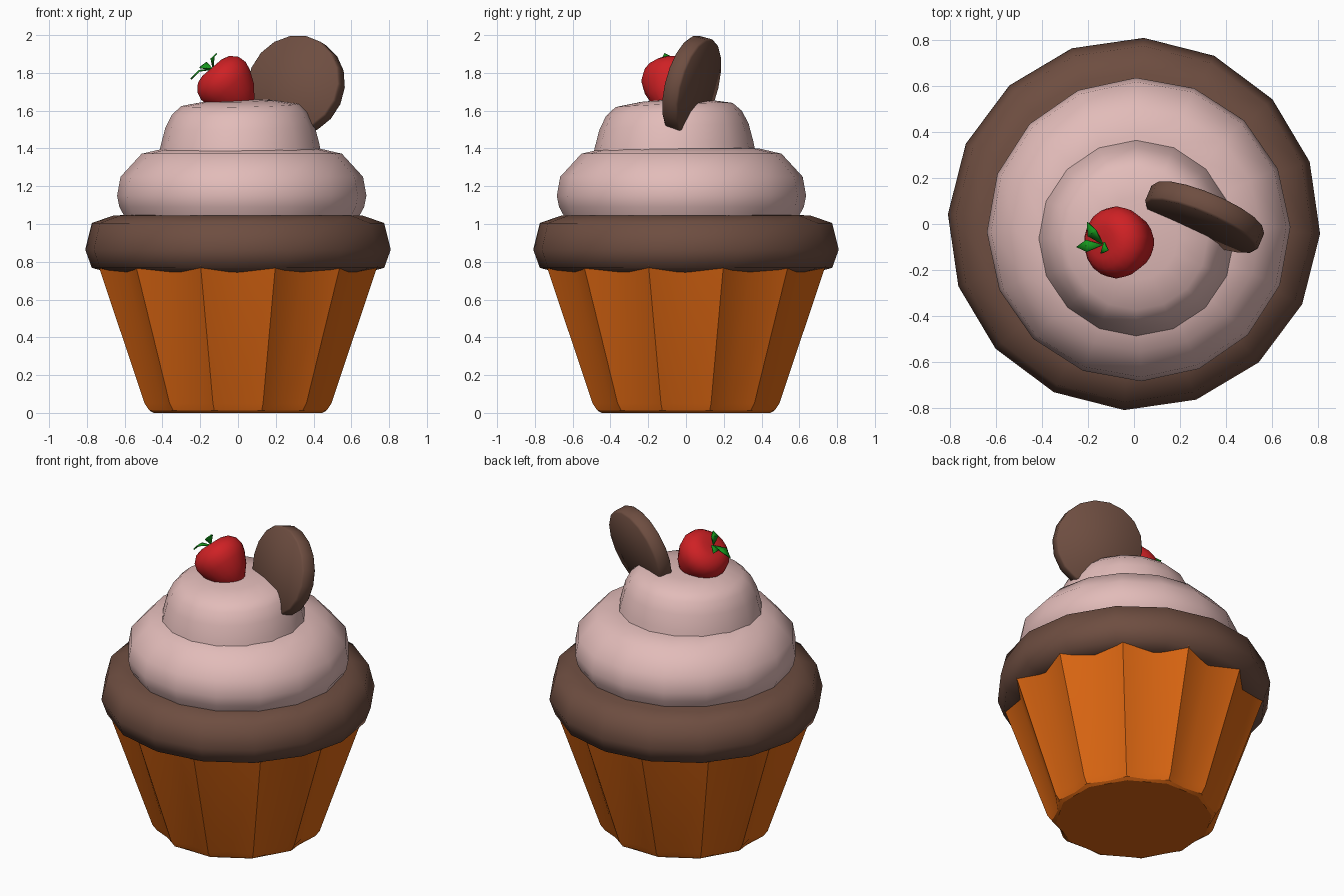
import bpy, bmesh, math
from mathutils import Vector, Matrix

if "Cube" in bpy.data.objects:
    bpy.data.objects.remove(bpy.data.objects["Cube"])


def material(name, rgb):
    m = bpy.data.materials.new(name)
    m.diffuse_color = (*rgb, 1)
    m.use_nodes = True
    m.node_tree.nodes["Principled BSDF"].inputs["Base Color"].default_value = m.diffuse_color
    return m


ORANGE = material("orange paper", (0.72, 0.135, 0.006))
BROWN = material("chocolate brown", (0.155, 0.075, 0.052))
PINK = material("pale pink", (0.76, 0.50, 0.485))
RED = material("berry red", (0.62, 0.015, 0.018))
GREEN = material("leaf green", (0.008, 0.30, 0.012))


def finish(bm, name, mat, angle=35):
    bmesh.ops.recalc_face_normals(bm, faces=bm.faces)
    me = bpy.data.meshes.new(name)
    bm.to_mesh(me)
    bm.free()
    ob = bpy.data.objects.new(name, me)
    bpy.context.collection.objects.link(ob)
    me.materials.append(mat)
    bpy.ops.object.select_all(action='DESELECT')
    ob.select_set(True)
    bpy.context.view_layer.objects.active = ob
    bpy.ops.object.shade_smooth_by_angle(angle=math.radians(angle))
    return ob


def lathe(name, mat, rings, sides, start=0.0, matrix=None, angle=35):
    """rings: (radius, z) or (ridge radius, groove radius, z), bottom to top."""
    bm = bmesh.new()
    loops = []
    for ring in rings:
        radii, z = ring[:-1], ring[-1]
        loop = []
        for i in range(sides):
            a = math.radians(start) + math.tau * i / sides
            r = radii[i % len(radii)]
            loop.append(bm.verts.new((r * math.cos(a), r * math.sin(a), z)))
        loops.append(loop)
    for lo, hi in zip(loops, loops[1:]):
        for i in range(sides):
            j = (i + 1) % sides
            bm.faces.new((lo[i], lo[j], hi[j], hi[i]))
    bm.faces.new(loops[0])
    bm.faces.new(loops[-1])
    if matrix is not None:
        bm.transform(matrix)
    return finish(bm, name, mat, angle)


# Pleated paper cup: 12 ridges with shallow grooves between
lathe("wrapper", ORANGE,
      [(0.46, 0.445, 0.0), (0.485, 0.455, 0.012), (0.512, 0.465, 0.05),
       (0.765, 0.69, 0.78)], 24, start=15, angle=30)

# Cake rim bulging over the cup
lathe("cake", BROWN,
      [(0.60, 0.735), (0.69, 0.745), (0.775, 0.768), (0.81, 0.865),
       (0.775, 1.005), (0.66, 1.045), (0.4, 1.055)], 16, start=-3, angle=60)

# Two frosting tiers, the upper one slightly tilted
lathe("lower_frosting", PINK,
      [(0.61, 1.02), (0.648, 1.09), (0.66, 1.15), (0.642, 1.25),
       (0.53, 1.372), (0.41, 1.40), (0.2, 1.41)], 16, start=1,
      matrix=Matrix.Translation((0.02, -0.024, 0)), angle=60)
tilt = Matrix(((1, 0, 0, 0.01), (0, 1, 0, -0.063), (0.018, 0.036, 1, 0), (0, 0, 0, 1)))
lathe("upper_frosting", PINK,
      [(0.43, 1.37), (0.42, 1.42), (0.395, 1.515), (0.36, 1.585), (0.31, 1.63),
       (0.18, 1.652), (0.05, 1.66)], 16, start=0, matrix=tilt, angle=60)

# Round biscuit leaning back in the frosting
u = Vector((math.cos(math.radians(-23)), math.sin(math.radians(-23)), 0))
back = Vector((-u.y, u.x, 0))
lean = math.radians(14)
n = back * math.cos(lean) - Vector((0, 0, 1)) * math.sin(lean)
v = n.cross(u)
m = Matrix((u, v, n)).transposed().to_4x4()
m.translation = (0.307, 0.03, 1.732)
lathe("biscuit", BROWN,
      [(0.257, -0.046), (0.266, -0.036), (0.266, 0.036), (0.257, 0.046)],
      18, matrix=m, angle=50)

# Strawberry, tip buried in the frosting, leafy end up and to the left
axis = Vector((-0.65, 0, 0.76)).normalized()
m = axis.to_track_quat('Z', 'Y').to_matrix().to_4x4()
m.translation = (-0.132, -0.08, 1.822)
lathe("strawberry", RED,
      [(0.01, -0.30), (0.055, -0.275), (0.115, -0.20), (0.147, -0.13),
       (0.157, -0.085), (0.146, -0.04), (0.112, -0.005), (0.07, 0.008), (0.02, 0.006)],
      18, matrix=m, angle=80)

# Three pointed leaves
bm = bmesh.new()
base = Vector((-0.135, -0.09, 1.825))
for tip in ((-0.252, -0.10, 1.77), (-0.205, 0.008, 1.83), (-0.115, -0.115, 1.905)):
    tip = Vector(tip)
    d = tip - base
    side = d.cross(axis).normalized() * 0.026
    mid = base + d * 0.5 + axis * 0.022
    b, l, c, r, t = [bm.verts.new(p) for p in (base, mid + side, mid, mid - side, tip)]
    bm.faces.new((b, l, c))
    bm.faces.new((b, c, r))
    bm.faces.new((l, t, c))
    bm.faces.new((c, t, r))
leaves = finish(bm, "leaves", GREEN)
mod = leaves.modifiers.new("thickness", 'SOLIDIFY')
mod.thickness = 0.008
